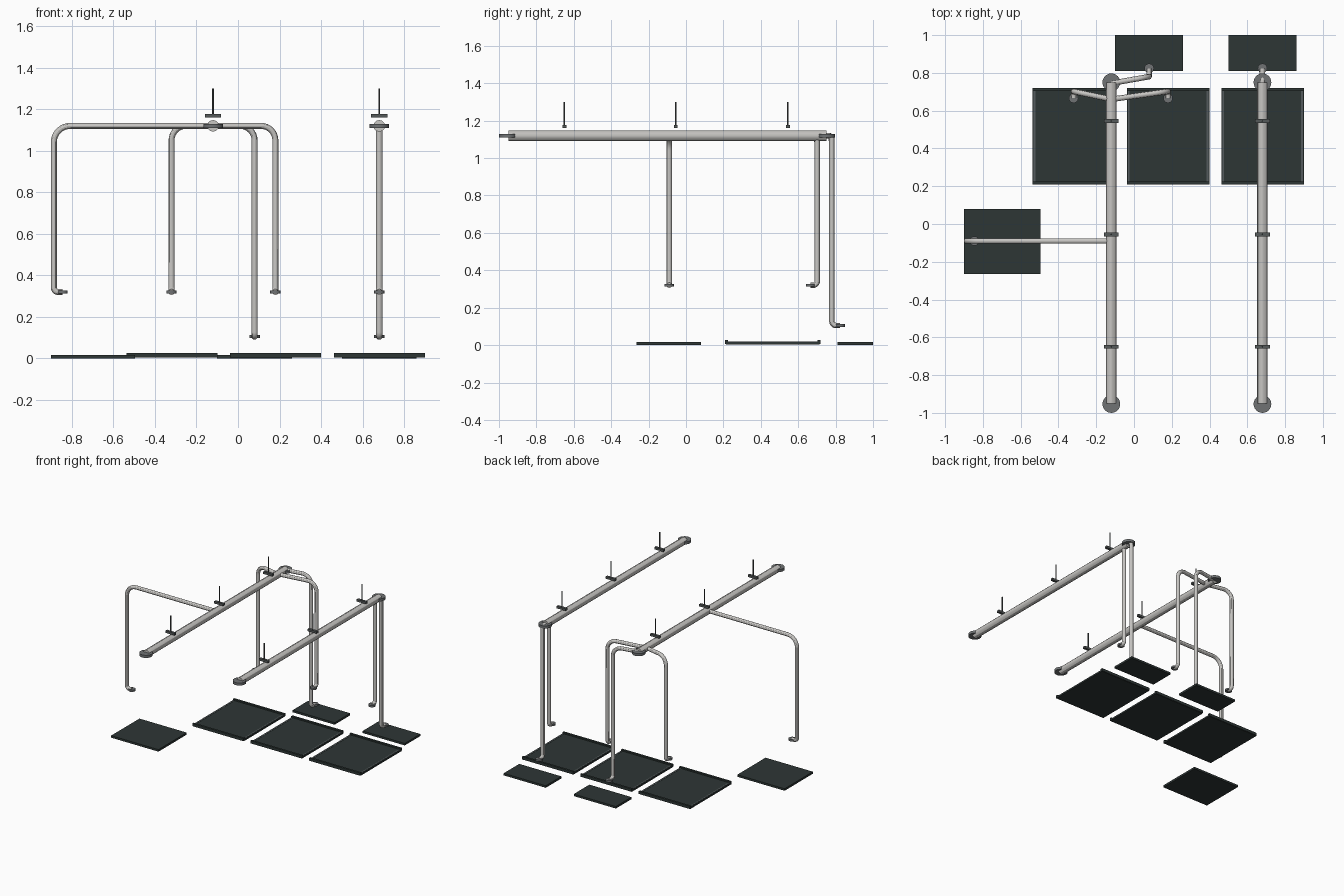
import bpy, bmesh
from math import sin, cos, pi
from mathutils import Vector, Matrix

old = bpy.data.objects.get("Cube")
if old:
    bpy.data.objects.remove(old, do_unlink=True)


def material(name, color):
    m = bpy.data.materials.new(name)
    m.use_nodes = True
    m.diffuse_color = (*color, 1)
    m.node_tree.nodes["Principled BSDF"].inputs["Base Color"].default_value = (*color, 1)
    return m


STEEL = material("light steel", (0.58, 0.57, 0.55))
FITTING = material("grey fitting", (0.16, 0.17, 0.175))
CLIP = material("dark clip", (0.09, 0.10, 0.10))
PANEL = material("dark panel", (0.027, 0.037, 0.036))
TRIM = material("tray trim", (0.09, 0.105, 0.11))


def finish(name, bm, mat):
    mesh = bpy.data.meshes.new(name)
    bm.to_mesh(mesh)
    bm.free()
    mesh.materials.append(mat)
    ob = bpy.data.objects.new(name, mesh)
    bpy.context.collection.objects.link(ob)
    return ob


def select(ob):
    bpy.ops.object.select_all(action='DESELECT')
    ob.select_set(True)
    bpy.context.view_layer.objects.active = ob


def box(name, lo, hi, mat):
    lo, hi = Vector(lo), Vector(hi)
    bm = bmesh.new()
    bmesh.ops.create_cube(bm, size=1, matrix=Matrix.Translation((lo + hi) / 2)
                          @ Matrix.Diagonal((*(hi - lo), 1)))
    finish(name, bm, mat)


def disc(name, center, radius, height, mat):
    bm = bmesh.new()
    bmesh.ops.create_cone(bm, cap_ends=True, segments=24, radius1=radius, radius2=radius,
                          depth=height, matrix=Matrix.Translation(center))
    select(finish(name, bm, mat))
    bpy.ops.object.shade_smooth_by_angle()


def pipe(name, points, radius, bends=()):
    """Round tube along a path whose right-angle corners get the bend radii."""
    pts = [Vector(p) for p in points]
    path = [pts[0]]
    for i, bend in enumerate(bends, 1):
        back = (pts[i - 1] - pts[i]).normalized() * bend
        ahead = (pts[i + 1] - pts[i]).normalized() * bend
        center = pts[i] + back + ahead
        for k in range(9):
            t = k / 8 * pi / 2
            path.append(center - ahead * cos(t) - back * sin(t))
    path.append(pts[-1])
    cu = bpy.data.curves.new(name, 'CURVE')
    cu.dimensions = '3D'
    cu.bevel_depth = radius
    cu.bevel_resolution = 4
    cu.use_fill_caps = True
    sp = cu.splines.new('POLY')
    sp.points.add(len(path) - 1)
    for p, co in zip(sp.points, path):
        p.co = (*co, 1)
    cu.materials.append(STEEL)
    ob = bpy.data.objects.new(name, cu)
    bpy.context.collection.objects.link(ob)
    select(ob)
    bpy.ops.object.convert(target='MESH')
    bpy.ops.object.shade_smooth_by_angle()


TOP, THIN = 1.12, 0.0145


def drop(name, start, corner, low, outlet, bend=0.07):
    """Branch from a main, down to a short outlet with a coupling disc."""
    x, y = corner
    foot = Vector((x, y, low))
    end = foot + Vector((*outlet, 0))
    pipe(name + "_pipe", [(*start, TOP), (x, y, TOP), foot, end], THIN, [bend, 0.022])
    disc(name + "_coupling", end, 0.025, 0.014, FITTING)


# Overhead mains with end couplings and ceiling hangers
for side, x in (("right", -0.12), ("left", 0.68)):
    pipe(side + "_main_pipe", [(x, -0.95, TOP), (x, 0.75, TOP)], 0.028)
    for end, y in (("front", -0.953), ("back", 0.75)):
        disc(f"{side}_{end}_main_coupling", (x, y, TOP), 0.047, 0.02, FITTING)
    for i, y in enumerate((-0.65, -0.055, 0.545)):
        box(f"{side}_hanger_clip_{i}", (x - 0.039, y - 0.01, 1.16),
            (x + 0.039, y + 0.01, 1.177), CLIP)
        disc(f"{side}_hanger_rod_{i}", (x, y, 1.237), 0.004, 0.126, CLIP)

# Branches above the trays
drop("right_tray", (-0.12, 0.66), (-0.32, 0.702), 0.32, (0, -0.036))
drop("middle_tray", (-0.12, 0.66), (0.18, 0.702), 0.32, (0, -0.036))
pipe("left_tray_pipe", [(0.68, 0.702, TOP), (0.68, 0.702, 0.32), (0.68, 0.666, 0.32)],
     THIN, [0.022])
disc("left_tray_coupling", (0.68, 0.666, 0.32), 0.025, 0.014, FITTING)

# Branches above the back and side panels
drop("middle_back", (-0.12, 0.745), (0.08, 0.78), 0.105, (0, 0.044))
drop("left_back", (0.68, 0.73), (0.68, 0.78), 0.105, (0, 0.044), 0.022)
drop("side", (-0.12, -0.09), (-0.887, -0.09), 0.32, (0.042, 0), 0.08)

# Plain floor panels
for name, x0, x1, y0, y1 in (("side", -0.9, -0.495, -0.265, 0.08),
                             ("middle_back", -0.1, 0.26, 0.81, 1.0),
                             ("left_back", 0.5, 0.86, 0.81, 1.0)):
    box(name + "_floor_panel", (x0, y0, 0), (x1, y1, 0.016), PANEL)

# Floor trays with raised front and back bars and thin side trims
for name, x0 in (("right", -0.537), ("middle", -0.038), ("left", 0.462)):
    x1, y0, y1 = x0 + 0.438, 0.208, 0.72
    box(name + "_tray_base", (x0, y0 + 0.005, 0.004), (x1, y1 - 0.005, 0.017), PANEL)
    for end, y in (("front", y0), ("back", y1 - 0.016)):
        box(f"{name}_tray_{end}_bar", (x0, y, 0.006), (x1, y + 0.016, 0.027), PANEL)
    for side, x in (("right", x0 + 0.006), ("left", x1 - 0.015)):
        box(f"{name}_tray_{side}_trim", (x, y0 + 0.016, 0.012),
            (x + 0.009, y1 - 0.016, 0.0185), TRIM)
